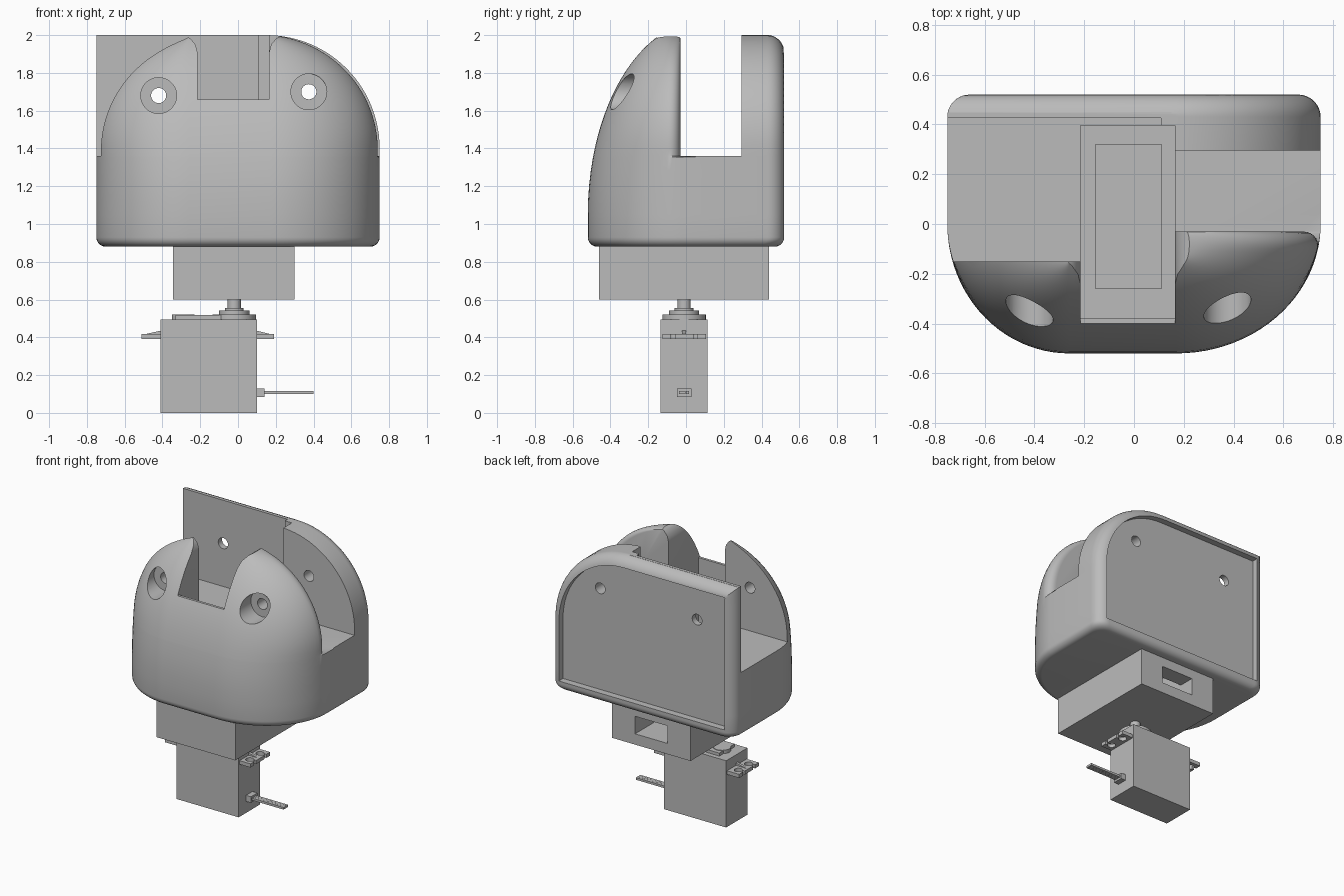
import bpy, bmesh
from math import sin, cos, asin, sqrt, pi
from mathutils import Matrix

if "Cube" in bpy.data.objects:
    bpy.data.objects.remove(bpy.data.objects["Cube"], do_unlink=True)

grey = bpy.data.materials.new("plain grey")
grey.use_nodes = True
grey.diffuse_color = (0.5, 0.5, 0.5, 1)
for node in grey.node_tree.nodes:
    if node.type == "BSDF_PRINCIPLED":
        node.inputs["Base Color"].default_value = (0.5, 0.5, 0.5, 1)


def finish(name, bm):
    bmesh.ops.recalc_face_normals(bm, faces=bm.faces)
    mesh = bpy.data.meshes.new(name)
    bm.to_mesh(mesh)
    bm.free()
    mesh.materials.append(grey)
    obj = bpy.data.objects.new(name, mesh)
    bpy.context.collection.objects.link(obj)
    return obj


def box(name, x, y, z):
    bm = bmesh.new()
    bmesh.ops.create_cube(bm, size=1)
    for v in bm.verts:
        for i, (lo, hi) in enumerate((x, y, z)):
            v.co[i] = hi if v.co[i] > 0 else lo
    return finish(name, bm)


def cylinder(name, r, centre, length, axis="Z"):
    bm = bmesh.new()
    turn = Matrix.Rotation(pi / 2, 4, "X") if axis == "Y" else Matrix()
    bmesh.ops.create_cone(bm, cap_ends=True, segments=40, radius1=r, radius2=r,
                          depth=length, matrix=Matrix.Translation(centre) @ turn)
    return finish(name, bm)


def loft(name, rings):
    bm = bmesh.new()
    rows = [[bm.verts.new(p) for p in ring] for ring in rings]
    n = len(rows[0])
    for a, b in zip(rows, rows[1:]):
        for i in range(n):
            j = (i + 1) % n
            bm.faces.new((a[i], a[j], b[j], b[i]))
    bm.faces.new(rows[0])
    bm.faces.new(rows[-1])
    return finish(name, bm)


def plate(name, profile, y0, y1):
    return loft(name, [[(x, y, z) for x, z in profile] for y in (y0, y1)])


def activate(obj):
    bpy.ops.object.select_all(action="DESELECT")
    obj.select_set(True)
    bpy.context.view_layer.objects.active = obj


def cut(obj, *cutters):
    activate(obj)
    for tool in cutters:
        tool.hide_render = True
        mod = obj.modifiers.new("cut", "BOOLEAN")
        mod.operation = "DIFFERENCE"
        mod.solver = "EXACT"
        mod.object = tool
        bpy.ops.object.modifier_apply(modifier=mod.name)
        bpy.data.objects.remove(tool, do_unlink=True)


def smooth(obj):
    activate(obj)
    bpy.ops.object.shade_smooth_by_angle(angle=0.5)


# Head shell: horizontal sections stacked upwards
FLOOR, SPRING, TOP, R = 1.36, 1.4, 2.0, 0.6
EDGE, LIP = 0.09, 0.07


def arch(z, inset=0):
    if z <= SPRING:
        return 0.75 - inset
    return 0.15 + sqrt(max(0, (R - inset) ** 2 - (z - SPRING) ** 2))


def section(z):
    b = 0.05 - sqrt(max(0, 0.0025 - (0.93 - z) ** 2)) if z < 0.93 else 0
    w = arch(z) - b
    depth = 0.52 - b
    if z > 1.05:
        depth = 0.62 * sqrt(1 - ((z - 1.05) / 1.03) ** 2) - 0.1
    t0 = asin(0.10 / depth)

    def front(cx, lip):
        cx = min(cx, w)
        pts = []
        for k in range(21):
            t = pi / 2 + (t0 - pi / 2) * k / 20
            pts.append((cx + (w - cx) * cos(t), -depth * sin(t)))
        for k in range(1, 8):
            a = pi / 2 * k / 7
            y = -0.10 + LIP * sin(a)
            x = cx + (w - cx) * sqrt(1 - (y / depth) ** 2)
            pts.append((x - lip * (1 - cos(a)), y))
        return pts + [(w, 0.05)]

    def rear(square):
        pts = []
        dmax = min(EDGE, max(0.002, TOP - z))
        for k in range(9):
            d = dmax * (1 - cos(pi / 2 * k / 8))
            y = 0.52 - EDGE + sqrt(EDGE ** 2 - (EDGE - d) ** 2) - b
            pts.append(((0.75 - d if square else arch(z, d)) - b, y))
        return pts

    right = front(0.17, LIP if z >= FLOOR else 0) + rear(False)
    left = front(0.26, 0) + [(0.75 - b, 0.2)] + rear(True)
    return [(x, y, z) for x, y in right] + [(-x, y, z) for x, y in reversed(left)]


levels = [0.93 - 0.05 * cos(pi / 2 * k / 6) for k in range(7)]
levels += [1.05, 1.12, 1.2, 1.28, FLOOR - 0.006, FLOOR]
levels += [SPRING + R * sin(pi / 2 * k / 24) for k in range(25)]
head = loft("head_shell", [section(z) for z in levels])

# Slots, central gap and well
gap = [(-0.215, 1.66), (0.165, 1.66), (0.165, 1.91), (0.175, 1.95), (0.2, 1.98),
       (0.25, 2.01), (0.25, 2.2), (-0.3, 2.2), (-0.3, 2.01), (-0.25, 1.98),
       (-0.225, 1.95), (-0.215, 1.91)]
cut(head,
    box("slot_cutter", (0.15, 1), (-0.03, 0.295), (FLOOR, 3)),
    box("open_side_cutter", (-1, 0.108), (-0.15, 0.425), (FLOOR, 3)),
    plate("gap_cutter", gap, -1, 0),
    box("well_cutter", (-0.215, 0.165), (-0.38, 0.395), (0.95, 3)),
    box("shaft_cutter", (-0.155, 0.11), (-0.26, 0.32), (0.8, 1)))

# Recessed back panel, with one arched and one square corner
panel = [(-0.68, 0.95), (0.68, 0.95)]
panel += [(0.15 + 0.53 * cos(pi / 2 * k / 20), SPRING + 0.53 * sin(pi / 2 * k / 20))
          for k in range(21)]
panel += [(-0.68, 1.93)]
cut(head, plate("recess_cutter", panel, 0.47, 1))

# Eye pockets with through holes
for x, z in ((-0.42, 1.68), (0.375, 1.7)):
    cut(head, cylinder("eye_cutter", 0.095, (x, -0.625, z), 0.75, "Y"),
        cylinder("hole_cutter", 0.04, (x, 0, z), 2, "Y"))
smooth(head)

# Neck block with hollow shaft and rear window
neck = box("neck_block", (-0.345, 0.30), (-0.46, 0.44), (0.60, 0.90))
cut(neck, box("shaft_cutter", (-0.155, 0.11), (-0.26, 0.32), (0.68, 1)),
    box("window_cutter", (-0.155, 0.11), (0.3, 0.6), (0.68, 0.81)))

# Motor case, top cover and output shaft
MID = -0.01
box("motor_case", (-0.41, 0.10), (-0.135, 0.115), (0, 0.495))
box("motor_cover", (-0.33, -0.06), (-0.10, 0.08), (0.49, 0.517))
cylinder("cover_end", 0.06, (-0.29, MID, 0.506), 0.03)
for name, r, lo, hi in (("gear_base", 0.115, 0.49, 0.522), ("gear_collar", 0.08, 0.515, 0.542),
                        ("gear_step", 0.05, 0.54, 0.555), ("output_shaft", 0.035, 0.55, 0.605)):
    smooth(cylinder(name, r, (-0.02, MID, (lo + hi) / 2), hi - lo))

# Mounting ears with open screw slots and a rib
for side, root, tip in (("left", 0.10, 0.19), ("right", -0.41, -0.51)):
    out = 1 if tip > root else -1
    ear = box(side + "_ear", sorted((root - out * 0.01, tip)), (-0.125, 0.105), (0.39, 0.417))
    for y in (MID - 0.06, MID + 0.06):
        cx = tip - out * 0.045
        cut(ear, cylinder("screw_cutter", 0.028, (cx, y, 0.4), 0.2),
            box("slit_cutter", sorted((cx, tip + out * 0.1)), (y - 0.011, y + 0.011), (0.3, 0.5)))
    smooth(ear)
    rib = [(root, 0.415), (tip - out * 0.01, 0.415), (root, 0.435)]
    plate(side + "_ear_rib", rib, MID - 0.01, MID + 0.01)

# Cable plug and three wires
box("cable_plug", (0.09, 0.14), (-0.048, 0.028), (0.085, 0.13))
for k in (-1, 0, 1):
    y = MID + k * 0.018
    box("cable_wire", (0.13, 0.40), (y - 0.0085, y + 0.0085), (0.1, 0.116))
